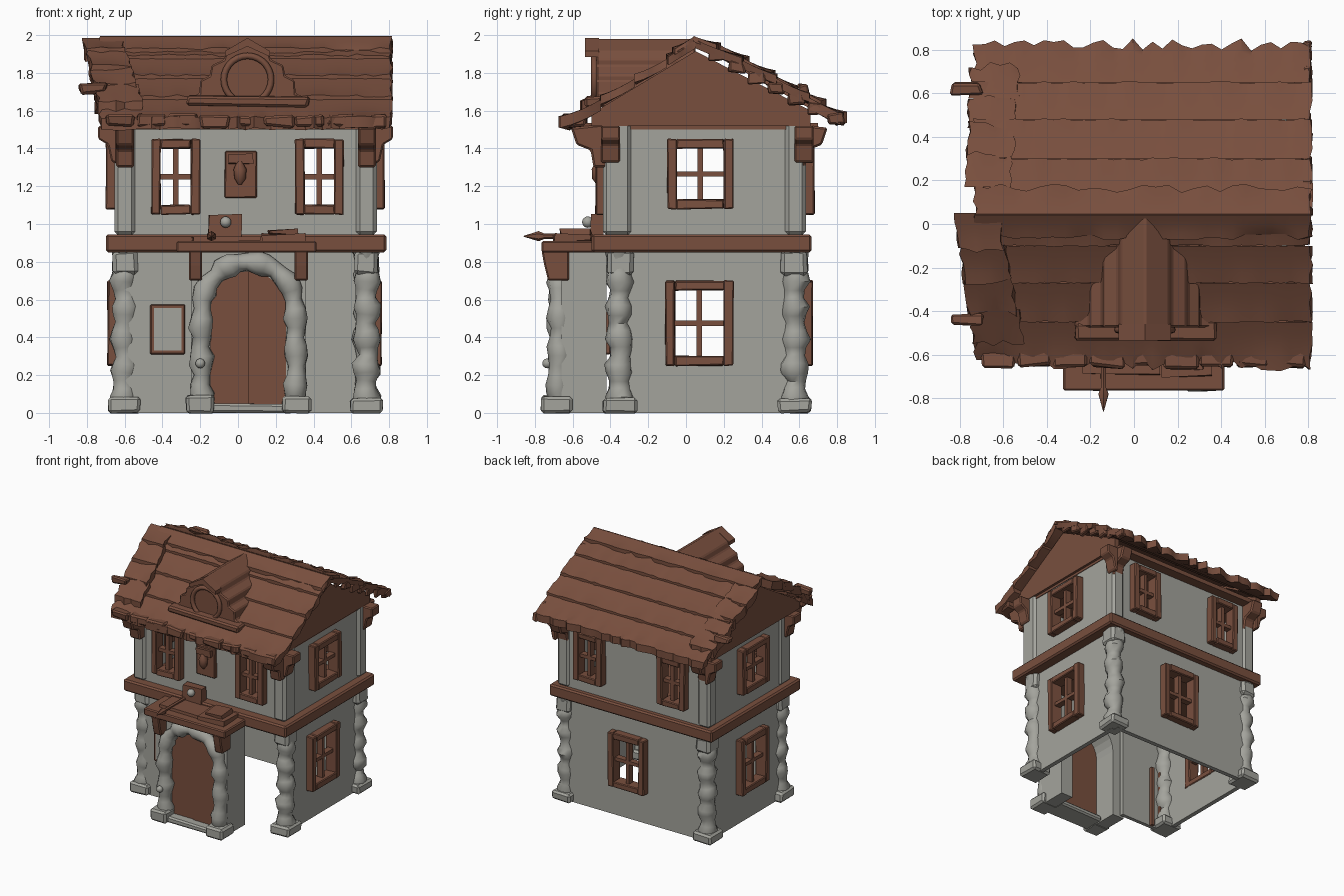
import bpy, math, random
from mathutils import Vector, Matrix

if "Cube" in bpy.data.objects:
    bpy.data.objects.remove(bpy.data.objects["Cube"])
random.seed(4)
R = random.uniform

def mat(name, c):
    m = bpy.data.materials.new(name)
    m.diffuse_color = (*c, 1)
    m.use_nodes = True
    m.node_tree.nodes["Principled BSDF"].inputs["Base Color"].default_value = m.diffuse_color
    return m

WOOD = mat("brown wood", (0.19, 0.078, 0.048))
STONE = mat("grey plaster", (0.37, 0.37, 0.335))

def make(name, verts, faces, m, smooth=None, bevel=0):
    me = bpy.data.meshes.new(name)
    me.from_pydata([tuple(v) for v in verts], [], faces)
    me.materials.append(m)
    ob = bpy.data.objects.new(name, me)
    bpy.context.collection.objects.link(ob)
    bpy.ops.object.select_all(action='DESELECT')
    ob.select_set(True)
    bpy.context.view_layer.objects.active = ob
    bpy.ops.object.mode_set(mode='EDIT')
    bpy.ops.mesh.select_all(action='SELECT')
    bpy.ops.mesh.normals_make_consistent(inside=False)
    bpy.ops.object.mode_set(mode='OBJECT')
    if bevel:
        b = ob.modifiers.new("bevel", 'BEVEL')
        b.width, b.segments = bevel, 1
    if smooth:
        bpy.ops.object.shade_smooth_by_angle(angle=math.radians(smooth))
    return ob

def box(name, x, y, z, m, jit=0, bevel=0, M=None):
    v = [Vector((a + R(-jit, jit), b + R(-jit, jit), c + R(-jit, jit))) for a in x for b in y for c in z]
    if M: v = [M @ p for p in v]
    f = [(0, 1, 3, 2), (4, 6, 7, 5), (0, 4, 5, 1), (2, 3, 7, 6), (0, 2, 6, 4), (1, 5, 7, 3)]
    return make(name, v, f, m, bevel=bevel)

def prism(name, pts, axis, a, b, m, bevel=0):
    # pts are (x, z) for axis y, or (y, z) for axis x
    n = len(pts)
    v = [((p, d, q) if axis == 'y' else (d, p, q)) for d in (a, b) for p, q in pts]
    f = [tuple(range(n)), tuple(range(2 * n - 1, n - 1, -1))]
    f += [(i, (i + 1) % n, n + (i + 1) % n, n + i) for i in range(n)]
    return make(name, v, f, m, bevel=bevel)

def tube(name, path, radii, m, sides=10):
    # lumpy stone tube along a path in an xz plane
    v, n = [], len(path)
    for i, p in enumerate(path):
        t = (path[min(i + 1, n - 1)] - path[max(i - 1, 0)]).normalized()
        u, w = Vector((0, 1, 0)), t.cross(Vector((0, 1, 0)))
        for k in range(sides):
            a = 2 * math.pi * k / sides
            r = radii[i] * R(.93, 1.07)
            v.append(p + (u * math.cos(a) + w * math.sin(a)) * r)
    f = [(i * sides + k, i * sides + (k + 1) % sides, (i + 1) * sides + (k + 1) % sides, (i + 1) * sides + k)
         for i in range(n - 1) for k in range(sides)]
    f += [tuple(range(sides)), tuple(range((n - 1) * sides, n * sides))]
    return make(name, v, f, m, smooth=50)

def ball(name, p, r):
    bpy.ops.mesh.primitive_uv_sphere_add(segments=14, ring_count=8, radius=r, location=p)
    ob = bpy.context.object
    ob.name = name
    ob.data.materials.append(STONE)
    bpy.ops.object.shade_smooth()

# --- walls with window holes; each window is (u0, u1, z0, z1) along the wall
def side_box(name, side, u, d, z, m, **k):
    # side 'x' walls run along y, side 'y' walls run along x
    return box(name, d, u, z, m, **k) if side == 'x' else box(name, u, d, z, m, **k)

def wall(name, side, d, out, u, z, wins):
    d2, c = sorted((d, d - out * .035)), u[0]
    for w in wins:
        a, b = w[0] + .03, w[1] - .03
        side_box(name, side, (c, a), d2, z, STONE)
        side_box(name, side, (a, b), d2, (z[0], w[2] + .03), STONE)
        side_box(name, side, (a, b), d2, (w[3] - .03, z[1]), STONE)
        c = b
        window(name + "_window", side, d, out, *w)
    side_box(name, side, (c, u[1]), d2, z, STONE)

def window(name, side, d, out, u0, u1, z0, z1, w=.05):
    dd = sorted((d - out * .04, d + out * .06))
    di = sorted((d - out * .02, d + out * .03))
    um, zm = (u0 + u1) / 2, (z0 + z1) / 2
    for u, z in (((u0, u0 + w), (z0, z1)), ((u1 - w, u1), (z0, z1)),
                 ((u0 + w, u1 - w), (z0, z0 + w)), ((u0 + w, u1 - w), (z1 - w, z1))):
        side_box(name + "_frame", side, u, dd, z, WOOD, jit=.004, bevel=.006)
    side_box(name + "_bar", side, (um - .014, um + .014), di, (z0 + w, z1 - w), WOOD)
    side_box(name + "_bar", side, (u0 + w, u1 - w), di, (zm - .014, zm + .014), WOOD)

LOW, UP = (0, .87), (.93, 1.54)
wall("right_wall", 'x', .70, 1, (-.33, .57), LOW, [(-.11, .25, .25, .70)])
wall("left_wall", 'x', -.63, -1, (-.33, .57), LOW, [(-.11, .25, .25, .70)])
wall("back_wall", 'y', .61, 1, (-.6, .67), LOW, [(-.08, .25, .25, .70)])
wall("upper_right_wall", 'x', .715, 1, (-.36, .57), UP, [(-.1, .25, 1.08, 1.45)])
wall("upper_left_wall", 'x', -.64, -1, (-.36, .57), UP, [(-.1, .25, 1.08, 1.45)])
wins = [(-.46, -.20, 1.05, 1.45), (.30, .56, 1.05, 1.45)]
wall("upper_front_wall", 'y', -.42, -1, (-.6, .67), UP, wins)
wall("upper_back_wall", 'y', .62, 1, (-.6, .67), UP, wins)
box("front_wall", (-.6, -.2), (-.40, -.37), LOW, STONE)

# --- corner pillars, upper posts and eave brackets
for cx, sx in ((-.60, -1), (.68, 1)):
    for cy, sy in ((-.35, -1), (.575, 1)):
        n = 20
        path = [Vector((cx + R(-.008, .008), cy + R(-.008, .008), .04 + .83 * i / (n - 1))) for i in range(n)]
        tube("corner_pillar", path, [.064 + .013 * math.sin(i * 1.75) for i in range(n)], STONE)
        box("pillar_base", (cx - .085, cx + .085), (cy - .09, cy + .09), (0, .08), STONE, .006, .015)
        box("pillar_cap", (cx - .065, cx + .065), (cy - .07, cy + .07), (.73, .86), STONE, .008, .02)
        box("upper_post", (cx - .055, cx + .055), (cy - .09 if sy < 0 else cy - .05, cy + .06), (.94, 1.54), STONE, 0, .02)
        o = -.44 if sy < 0 else .58
        prism("eave_bracket", [(o - sy * .02, 1.3), (o + sy * .05, 1.3), (o + sy * .065, 1.39),
              (o + sy * .14, 1.42), (o + sy * .17, 1.51), (o - sy * .02, 1.53)], 'x', cx - .045, cx + .05, WOOD, .01)
        e = cx + sx * .04
        prism("side_bracket", [(e, 1.32), (e + sx * .03, 1.33), (e + sx * .05, 1.42), (e + sx * .1, 1.45),
              (e + sx * .1, 1.52), (e, 1.52)], 'y', *sorted((cy + sy * .1, cy + sy * .0)), WOOD, .008)

# --- belt beam between floors
box("belt_beam", (-.70, .785), (-.50, .665), (.85, .945), WOOD, 0, .012)

# --- porch: arch block, lumpy stone arch, door, roof boards
AX, AZ = .055, .55
def arc(r, n=12):
    return [(AX + r * math.cos(math.pi * i / n), AZ + r * math.sin(math.pi * i / n)) for i in range(n + 1)]
prism("porch_block", [(-.25, 0), (-.25, .86), (.36, .86), (.36, 0), (AX + .2, 0)] + arc(.2) + [(AX - .2, 0)],
      'y', -.66, -.42, STONE)
path = [Vector((AX - .25, -.67, .05 + i * .05)) for i in range(10)]
path += [Vector((x, -.67, z)) for x, z in reversed(arc(.25, 16))]
path += [Vector((AX + .25, -.67, .5 - i * .05)) for i in range(10)]
path = [p + Vector((R(-.008, .008), R(-.008, .008), 0)) for p in path]
tube("stone_arch", path, [.056 + .011 * math.sin(i * 1.7) for i in range(len(path))], STONE)
for s in (-1, 1):
    c = AX + s * .255
    box("arch_base", (c - .075, c + .075), (-.765, -.6), (0, .09), STONE, .006, .015)
    prism("porch_bracket", [(-.62, .70), (-.73, .70), (-.75, .78), (-.765, .86), (-.62, .86)], 'x',
          AX + s * .28 - .035, AX + s * .28 + .035, WOOD, .008)
    door = [p for p in arc(.21, 16) if (p[0] - AX) * s > -1e-5]
    door = [(AX, 0.04), (AX + s * .21, 0.04)] + (door if s > 0 else door[::-1])
    prism("door_leaf", door, 'y', -.655 - .004 * s, -.61, WOOD)
box("doorstep", (-.15, .26), (-.73, -.55), (0, .05), STONE, .004, .012)
ball("door_side_knob", (-.2, -.735, .262), .026)
box("porch_roof", (-.325, .415), (-.765, -.42), (.85, .91), WOOD, 0, .008)
box("porch_board", (.13, .36), (-.70, -.50), (.91, .945), WOOD, .008)
box("porch_board", (.16, .31), (-.66, -.5), (.945, .97), WOOD, .01)
box("porch_board", (-.24, .12), (-.69, -.5), (.91, .93), WOOD, .006)
tube("porch_spike", [Vector((-.14, 0, -d)) for d in (.48, .7, .75, .78, .86)],
     [.014, .014, .014, .026, .002], WOOD, 6).matrix_world = \
    Matrix.Translation((0, 0, .935)) @ Matrix(((1, 0, 0, 0), (0, 0, 1, 0), (0, -1, 0, 0), (0, 0, 0, 1)))
box("ball_board", (-.155, .02), (-.505, -.44), (.93, 1.05), WOOD, .004)
ball("porch_ball", (-.065, -.52, 1.01), .03)

# --- wall lamp and notice board
box("lamp_plate", (-.07, .10), (-.445, -.41), (1.14, 1.385), WOOD, .003, .006)
box("lamp_hood", (-.05, .08), (-.475, -.44), (1.32, 1.37), WOOD, .004)
tube("lamp", [Vector((.01, -.465, z)) for z in (1.21, 1.24, 1.29, 1.33)], [.01, .03, .034, .015], WOOD, 8)
box("notice_frame", (-.465, -.28), (-.435, -.40), (.31, .575), WOOD, 0, .006)
box("notice_panel", (-.445, -.30), (-.439, -.43), (.33, .555), STONE)
for x in (-.57, -.49):
    box("inner_strip", (x, x + .025), (-.37, -.345), (0, .5), WOOD)

# --- roof: overlapping plank rows on both slopes
def plank(name, a, b, x=(-.73, .81), lift=.018, jag=.008, th=.045, nx=34, slant=0):
    (y0, z0), (y1, z1) = a, b
    v, nt = [], 4
    wob = [R(-1, 1) for _ in range(nx + 1)]
    for lay in (0, 1):
        for i in range(nx + 1):
            for j in range(nt + 1):
                t = j / nt
                e = t ** 3 * wob[i]
                px = x[0] + (x[1] - x[0]) * i / nx + slant * t + (R(-.012, .012) if i in (0, nx) else 0)
                sg = 1 if y1 > y0 else -1
                v.append((px, y0 + (y1 - y0) * t + sg * jag * e,
                          z0 + (z1 - z0) * t + lift * t * t + .008 * e - lay * th))
    w, o = nt + 1, (nx + 1) * (nt + 1)
    f = []
    for i in range(nx):
        for j in range(nt):
            q = (i * w + j, i * w + j + 1, (i + 1) * w + j + 1, (i + 1) * w + j)
            f += [q, tuple(o + k for k in reversed(q))]
        for j in (0, nt):
            f.append((i * w + j, (i + 1) * w + j, o + (i + 1) * w + j, o + i * w + j))
    for i in (0, nx):
        f += [(i * w + j, i * w + j + 1, o + i * w + j + 1, o + i * w + j) for j in range(nt)]
    return make(name, v, f, WOOD, smooth=40)

back = [(.05, 1.975), (.30, 1.865), (.48, 1.77), (.65, 1.67), (.825, 1.57)]
front = [(.05, 1.975), (-.10, 1.875), (-.27, 1.77), (-.45, 1.66), (-.645, 1.545)]
for rows in (back, front):
    for i in range(4):
        plank("roof_plank_row", rows[i], rows[i + 1], jag=.03 if i == 3 else .006,
              th=.06 if i == 3 else .045)
plank("ridge_cap_back", (.04, 1.995), (.165, 1.945), lift=.008, jag=.02, th=.03, nx=26)
plank("ridge_cap_front", (.045, 1.995), (-.06, 1.92), lift=.008, jag=.015, th=.03, nx=26)
for i in range(9):
    x = -.70 + i * .167
    box("eave_shingle", (x, x + .155), (-.655, -.53), (1.515, 1.575), WOOD, .012, .012)
for i in range(7):  # chunky shingle ends along the right edge
    y = .12 + i * .105
    z = 1.965 - (y - .05) * .53
    box("edge_shingle", (.775, .815), (y, y + .085), (z - .07, z - .01), WOOD, .01, .008)

# --- gable ends and eave soffit
gable = [(-.50, 1.52), (.66, 1.52), (.66, 1.6), (.05, 1.915), (-.50, 1.585)]
for x in (-.69, .70):
    prism("gable", gable, 'x', x, x + .04, WOOD)
box("ceiling", (-.66, .72), (-.55, .70), (1.5, 1.535), WOOD)

# --- raised tile strip on the left edge of the roof
for a, b, n, xt, s in ((.17, .71, 4, -.77, .015), (.05, -.54, 4, -.82, .06)):
    for i in range(n):
        y0, y1 = a + (b - a) * i / n, a + (b - a) * (i + 1.1) / n
        zf = lambda y: 2.02 - (abs(y - .05)) * (.56 if a > .1 else .63)
        x0 = xt + s * i / n * 1.5
        plank("edge_tile", (y0, min(zf(y0), 1.985)), (y1, zf(y1)), (x0, x0 + .2 + .008 * i), .012, .02, .07, 5, s * .3)
for y in (-.44, .62):
    box("edge_spike", (-.835, -.70), (y - .025, y + .025), (1.69, 1.74), WOOD, .012, .01)

# --- dormer with stepped sides and a round window
half = [(.32, 1.62), (.32, 1.665), (.255, 1.69), (.25, 1.76), (.20, 1.785), (.19, 1.84), (.125, 1.87), (.11, 1.915)]
prism("dormer", [(.05 + x, z) for x, z in half] + [(.05, 1.985)] + [(.05 - x, z) for x, z in reversed(half)],
      'y', -.475, .05, WOOD, .008)
box("dormer_sill", (-.27, .375), (-.53, -.45), (1.62, 1.675), WOOD, .01, .012)
for s in (-1, 1):
    prism("dormer_hood", [(.05, 1.985), (.05 + s * .12, 1.915), (.05 + s * .12, 1.885), (.05, 1.94)],
          'y', -.535, -.46, WOOD)
bpy.ops.mesh.primitive_torus_add(major_radius=.125, minor_radius=.017, major_segments=28, minor_segments=8,
                                 location=(.05, -.485, 1.765), rotation=(math.pi / 2, 0, 0))
bpy.context.object.name = "round_window_ring"
bpy.context.object.data.materials.append(WOOD)
bpy.ops.object.shade_smooth()
